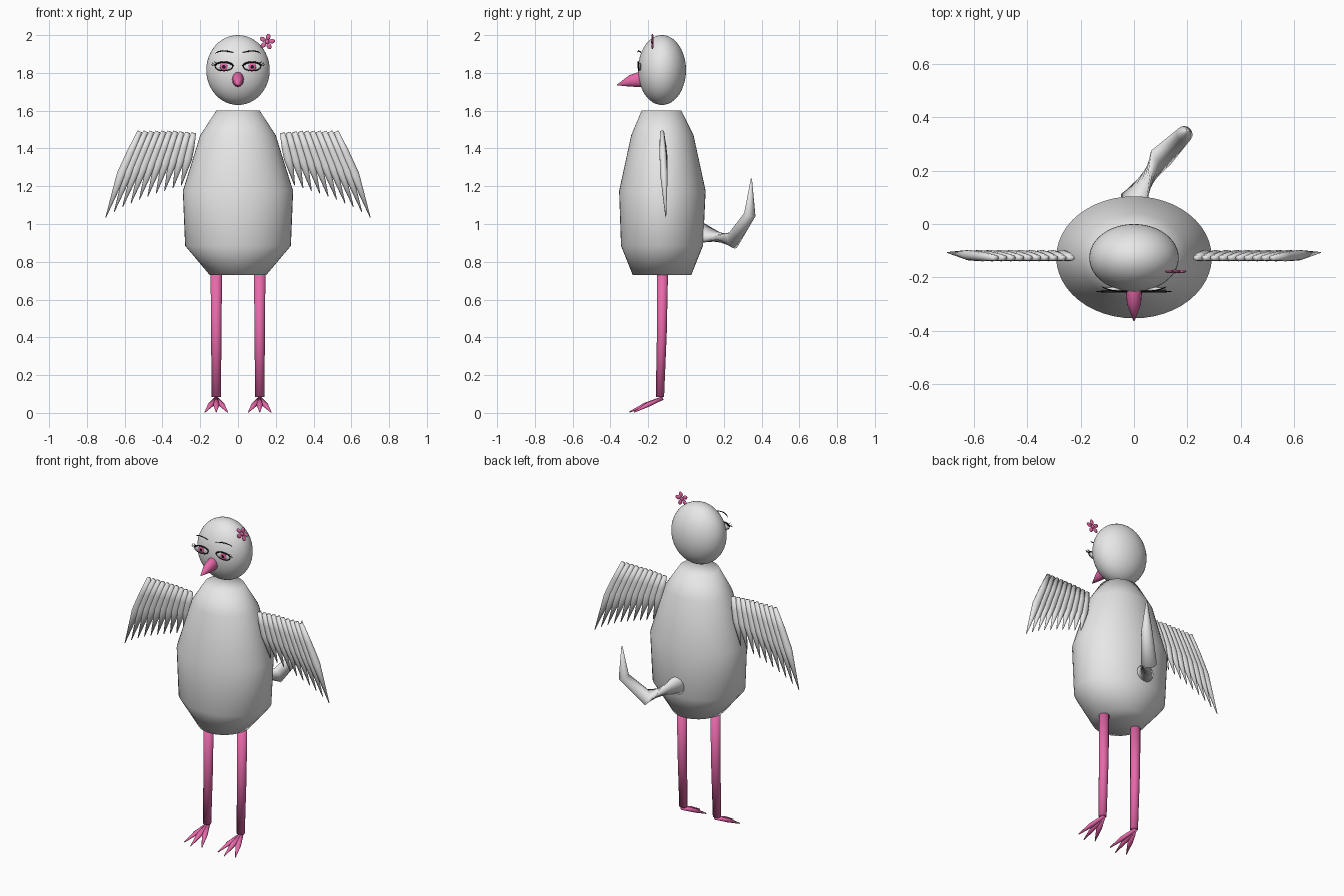
import bpy, bmesh, math
from mathutils import Vector, Matrix

if "Cube" in bpy.data.objects:
    bpy.data.objects.remove(bpy.data.objects["Cube"])


def material(name, r, g, b):
    m = bpy.data.materials.new(name)
    m.use_nodes = True
    m.diffuse_color = (r, g, b, 1)
    bsdf = next(n for n in m.node_tree.nodes if n.type == 'BSDF_PRINCIPLED')
    bsdf.inputs["Base Color"].default_value = (r, g, b, 1)
    return m


GREY = material("plumage_grey", 0.8, 0.8, 0.8)
PINK = material("pink", 0.8, 0.14, 0.4)
BLACK = material("black", 0.01, 0.01, 0.01)


def finish(name, bm, mat):
    bmesh.ops.recalc_face_normals(bm, faces=bm.faces)
    for f in bm.faces:
        f.smooth = True
    mesh = bpy.data.meshes.new(name)
    bm.to_mesh(mesh)
    bm.free()
    mesh.materials.append(mat)
    ob = bpy.data.objects.new(name, mesh)
    bpy.context.collection.objects.link(ob)
    return ob


def loft(name, rings, mat, sides=16, axis=None, closed=False):
    """Skin rings of (centre, side radius, depth radius); follow the path if no axis is given."""
    bm = bmesh.new()
    pts = [Vector(r[0]) for r in rings]
    n = len(pts)
    loops = []
    for i, (c, ru, rv) in enumerate(rings):
        if axis:
            t = Vector(axis)
        elif closed:
            t = pts[(i + 1) % n] - pts[i - 1]
        else:
            t = pts[min(i + 1, n - 1)] - pts[max(i - 1, 0)]
        t.normalize()
        ref = Vector((0, 1, 0)) if abs(t.y) < 0.8 else Vector((0, 0, 1))
        u = ref.cross(t).normalized()
        v = t.cross(u)
        ring = []
        for k in range(sides):
            a = math.tau * k / sides
            ring.append(bm.verts.new(pts[i] + u * ru * math.cos(a) + v * rv * math.sin(a)))
        loops.append(ring)
    pairs = list(zip(loops, loops[1:]))
    if closed:
        pairs.append((loops[-1], loops[0]))
    for a, b in pairs:
        for k in range(sides):
            j = (k + 1) % sides
            bm.faces.new((a[k], a[j], b[j], b[k]))
    if not closed:
        bm.faces.new(loops[0])
        bm.faces.new(loops[-1])
    return finish(name, bm, mat)


def ball(name, centre, radii, mat, turn=0, seg=32):
    bm = bmesh.new()
    m = Matrix.Translation(centre) @ Matrix.Rotation(turn, 4, 'Y') @ Matrix.Diagonal((*radii, 1))
    bmesh.ops.create_uvsphere(bm, u_segments=seg, v_segments=seg // 2, radius=1, matrix=m)
    return finish(name, bm, mat)


def line(name, pts, r, mat=BLACK, closed=False):
    """Thin stroke that tapers at its ends unless closed."""
    last = len(pts) - 1
    rings = [(p, w, w) for i, p in enumerate(pts)
             for w in [r if closed or 0 < i < last else r * 0.3]]
    return loft(name, rings, mat, sides=6, closed=closed)


# Head and faceted egg-shaped body
ball("head", (0, -0.127, 1.815), (0.168, 0.127, 0.185), GREY, seg=48)
loft("body", [((0, -0.127, 0.73), 0.15, 0.155),
              ((0, -0.127, 0.885), 0.28, 0.217),
              ((0, -0.125, 1.175), 0.292, 0.229),
              ((0, -0.125, 1.47), 0.2, 0.165),
              ((0, -0.13, 1.6), 0.115, 0.105)], GREY, sides=48, axis=(0, 0, 1))

# Beak
loft("beak", [((0, -0.22, 1.765), 0.03, 0.04),
              ((0, -0.25, 1.765), 0.031, 0.04),
              ((0, -0.3, 1.758), 0.026, 0.03),
              ((0, -0.365, 1.736), 0.002, 0.002)], PINK, axis=(0, -1, 0))

# Bent tail sweeping to the left
loft("tail", [((0, 0.04, 0.965), 0.055, 0.055),
              ((0, 0.09, 0.95), 0.053, 0.053),
              ((0.1, 0.248, 0.913), 0.045, 0.045),
              ((0.19, 0.338, 1.05), 0.031, 0.031),
              ((0.197, 0.346, 1.24), 0.003, 0.003)], GREY)

for s, side in ((1, "left"), (-1, "right")):
    # Leg and three spread toes
    loft(side + "_leg", [((s * 0.115, -0.124, 0.75), 0.03, 0.029),
                         ((s * 0.115, -0.128, 0.42), 0.028, 0.026),
                         ((s * 0.115, -0.138, 0.085), 0.024, 0.022)], PINK, axis=(0, 0, 1))
    for toe in (-1, 0, 1):
        x = s * 0.115
        reach = 0.165 - 0.025 * abs(toe)
        loft(f"{side}_toe_{toe + 2}", [
            ((x, -0.125, 0.078), 0.01, 0.01),
            ((x + toe * 0.03, -0.135 - reach * 0.5, 0.042), 0.016, 0.012),
            ((x + toe * 0.06, -0.135 - reach, 0.004), 0.002, 0.003)], PINK, sides=10)

    # Wing: overlapping feathers growing longer outward
    count = 10
    for i in range(count):
        f = i / (count - 1)
        top = Vector((s * (0.235 + 0.285 * f), -0.127, 1.482 + 0.008 * min(1, 3 * f)))
        tip = Vector((s * (0.3 + 0.4 * f), -0.107, 1.205 - 0.13 * f - 0.04 * f ** 4))
        belly = top.lerp(tip, 0.5) + Vector((s * 0.008 * f, 0, 0))
        belly.y = -0.117
        loft(f"{side}_feather_{i + 1}", [
            (top, 0.013, 0.011),
            (top.lerp(belly, 0.5), 0.021, 0.018),
            (belly, 0.024, 0.02),
            (tip, 0.002, 0.002)], GREY, sides=12)

    # Eye with almond outline, iris and pupil
    ex, ez = s * 0.075, 1.833
    ball(side + "_eye", (ex, -0.245, ez), (0.045, 0.008, 0.021), GREY, seg=24)
    ball(side + "_iris", (ex, -0.252, ez), (0.02, 0.004, 0.02), PINK, seg=20)
    ball(side + "_pupil", (ex, -0.255, ez), (0.009, 0.003, 0.009), BLACK, seg=16)
    rim = []
    for k in range(24):
        a = math.tau * k / 24
        rim.append((ex + 0.046 * math.cos(a), -0.251, ez + 0.022 * math.sin(a)))
    line(side + "_eye_outline", rim, 0.0025, closed=True)

    # Upper lid, lashes and brow
    lid = []
    for k in range(9):
        a = math.pi * k / 8
        lid.append((ex + s * 0.05 * math.cos(a), -0.253, ez + 0.003 + 0.021 * math.sin(a)))
    line(side + "_upper_lid", lid, 0.004)
    for k in range(3):
        lx, ly, lz = lid[k]
        line(f"{side}_lash_{k + 1}", [(lx, ly, lz),
                                      (lx + s * 0.01, ly, lz + 0.004),
                                      (lx + s * 0.017, ly, lz + 0.012)], 0.002)
    line(side + "_inner_lash", [lid[8], (s * 0.022, -0.25, ez + 0.007),
                                (s * 0.016, -0.25, ez + 0.012)], 0.002)
    line(side + "_brow", [(s * 0.122, -0.235, 1.902), (s * 0.105, -0.243, 1.912),
                          (s * 0.08, -0.25, 1.917), (s * 0.05, -0.253, 1.914),
                          (s * 0.024, -0.255, 1.908)], 0.003)

# Five-petalled flower on the side of the head
fx, fy, fz = 0.154, -0.178, 1.965
ball("flower_centre", (fx, fy, fz), (0.012, 0.007, 0.012), PINK, seg=16)
for k in range(5):
    a = math.tau * k / 5 + 0.1
    ball(f"flower_petal_{k + 1}",
         (fx + 0.026 * math.cos(a), fy, fz + 0.026 * math.sin(a)),
         (0.017, 0.006, 0.012), PINK, turn=-a, seg=16)
